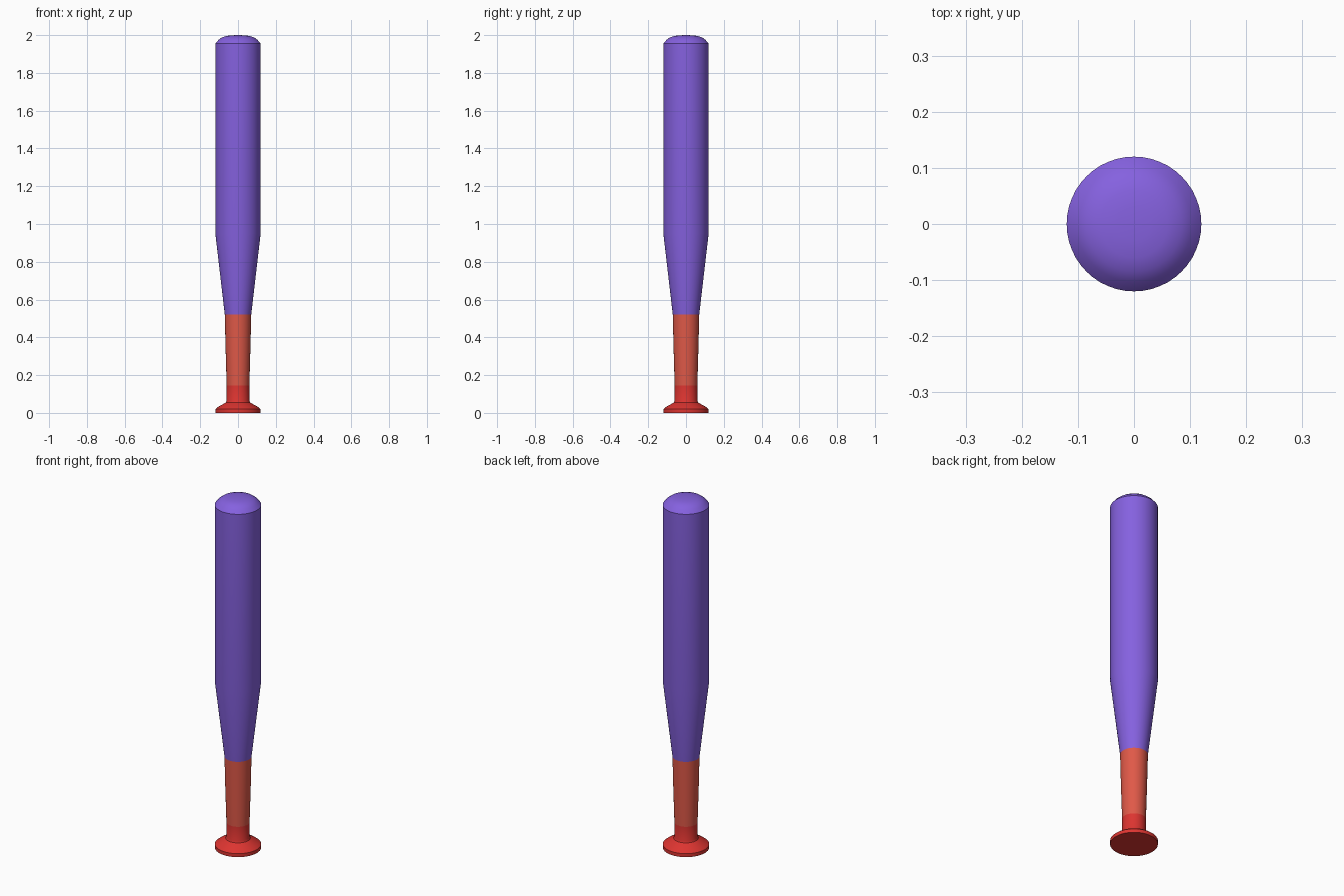
import bpy, bmesh
from math import cos, sin, pi, radians

if "Cube" in bpy.data.objects:
    bpy.data.objects.remove(bpy.data.objects["Cube"])

SIDES = 48


def lathe(name, profile, color, cap_bottom=False):
    """Spin (radius, z) points about z; a radius of 0 becomes a pole."""
    bm = bmesh.new()
    rings = []
    for r, z in profile:
        n = SIDES if r > 0 else 1
        rings.append([bm.verts.new((r * cos(2 * pi * i / SIDES), r * sin(2 * pi * i / SIDES), z))
                      for i in range(n)])
    for low, high in zip(rings, rings[1:]):
        for i in range(SIDES):
            j = (i + 1) % SIDES
            if len(high) == 1:
                bm.faces.new((low[i], low[j], high[0]))
            else:
                bm.faces.new((low[i], low[j], high[j], high[i]))
    if cap_bottom:
        bm.faces.new(rings[0][::-1])
    mesh = bpy.data.meshes.new(name)
    bm.to_mesh(mesh)
    bm.free()
    obj = bpy.data.objects.new(name, mesh)
    bpy.context.collection.objects.link(obj)
    mat = bpy.data.materials.new(name + "_paint")
    mat.diffuse_color = (*color, 1)
    mat.use_nodes = True
    mat.node_tree.nodes["Principled BSDF"].inputs["Base Color"].default_value = mat.diffuse_color
    mesh.materials.append(mat)
    # Smooth shading with crisp rims
    bpy.ops.object.select_all(action='DESELECT')
    obj.select_set(True)
    bpy.context.view_layer.objects.active = obj
    bpy.ops.object.shade_smooth_by_angle(angle=radians(35))
    return obj


# Flared knob and short neck
lathe("knob", [(0.12, 0), (0.12, 0.02), (0.105, 0.032), (0.064, 0.055), (0.06, 0.065), (0.06, 0.145)],
      (0.72, 0.035, 0.03), cap_bottom=True)

# Wrapped grip
lathe("grip", [(0.06, 0.145), (0.066, 0.35), (0.07, 0.52)], (0.74, 0.1, 0.065))

# Tapered barrel with a domed end
lathe("barrel", [(0.07, 0.52), (0.12, 0.95), (0.12, 1.955), (0.103, 1.975), (0.085, 1.988),
                 (0.06, 1.996), (0.03, 1.999), (0, 2.0)], (0.235, 0.12, 0.74))
